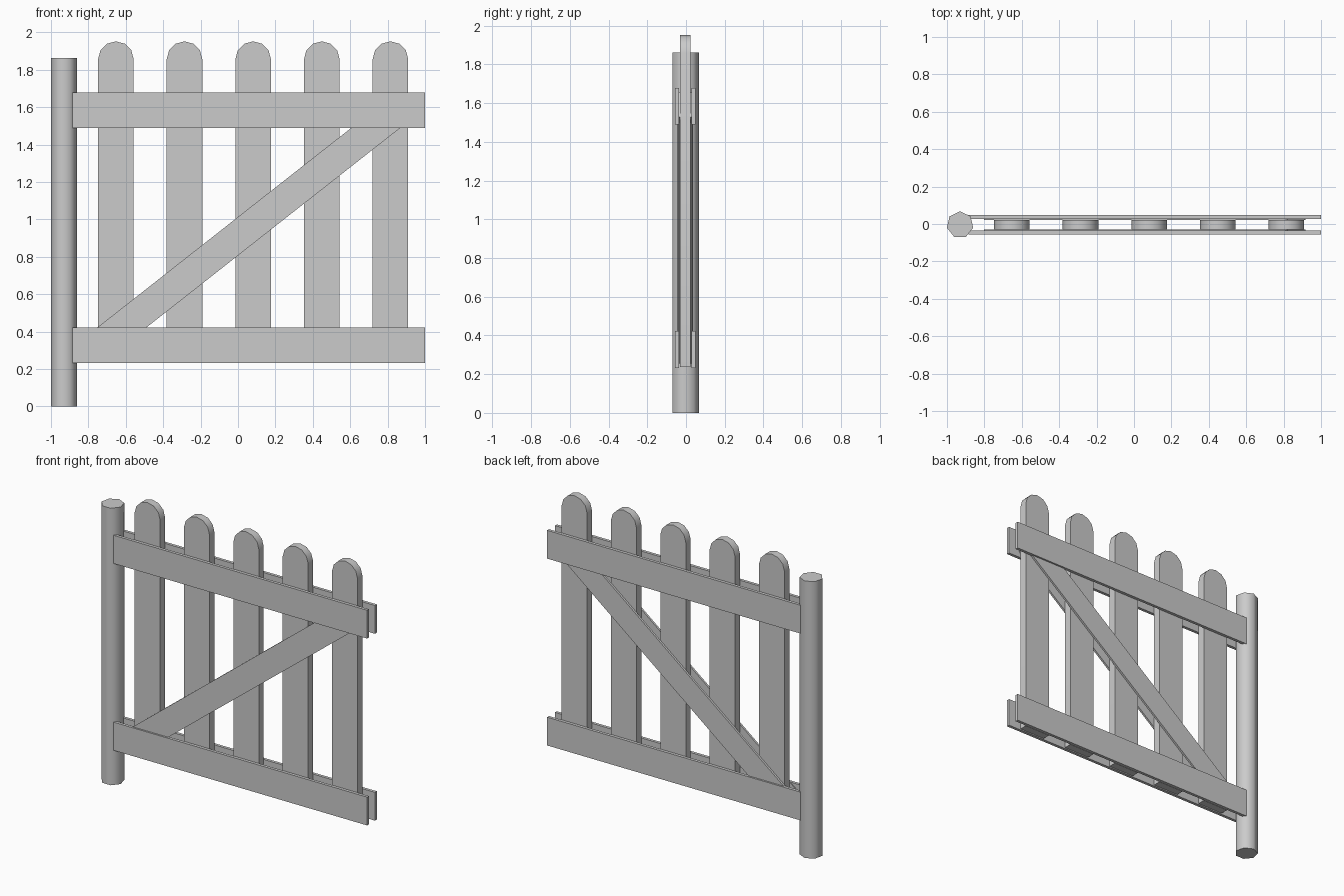
import bpy
import bmesh
from math import pi, sin, cos, atan, radians
from mathutils import Matrix

cube = bpy.data.objects.get("Cube")
if cube:
    bpy.data.objects.remove(cube, do_unlink=True)

grey = bpy.data.materials.new("light_grey")
grey.use_nodes = True
colour = (0.6, 0.6, 0.6, 1)
grey.diffuse_color = colour
grey.node_tree.nodes["Principled BSDF"].inputs["Base Color"].default_value = colour

MID_Y = -0.004           # the gate's centre plane
GATE_X, GATE_Z = 0.057, 0.955


def prism(name, outline, depth, origin, turn=Matrix(), smooth=None):
    """Extrude an outline in local xz along y, centred on origin."""
    bm = bmesh.new()
    face = bm.faces.new([bm.verts.new((x, -depth / 2, z)) for x, z in outline])
    new = bmesh.ops.extrude_face_region(bm, geom=[face])["geom"]
    bmesh.ops.translate(bm, vec=(0, depth, 0),
                        verts=[v for v in new if isinstance(v, bmesh.types.BMVert)])
    bmesh.ops.recalc_face_normals(bm, faces=bm.faces)
    bmesh.ops.transform(bm, matrix=Matrix.Translation(origin) @ turn, verts=bm.verts)
    mesh = bpy.data.meshes.new(name)
    bm.to_mesh(mesh)
    bm.free()
    mesh.materials.append(grey)
    obj = bpy.data.objects.new(name, mesh)
    bpy.context.collection.objects.link(obj)
    if smooth:
        bpy.ops.object.select_all(action="DESELECT")
        obj.select_set(True)
        bpy.context.view_layer.objects.active = obj
        bpy.ops.object.shade_smooth_by_angle(angle=radians(smooth))
    return obj


def board(name, length, width, depth, origin, turn=Matrix()):
    a, b = length / 2, width / 2
    return prism(name, [(-a, -b), (a, -b), (a, b), (-a, b)], depth, origin, turn)


# Seven-sided hinge post, one corner towards the back
R, POST_H = 0.072, 1.862
ring = [(R * cos(pi / 2 + i * 2 * pi / 7), -R * sin(pi / 2 + i * 2 * pi / 7))
        for i in range(7)]
prism("post", ring, POST_H, (-0.93, MID_Y, POST_H / 2),
      Matrix.Rotation(pi / 2, 4, "X"), smooth=60)

# Upright pickets with rounded tops
W, BOTTOM, SHOULDER = 0.095, 0.236, 1.857
arch = [(W * cos(i * pi / 6), SHOULDER + W * sin(i * pi / 6)) for i in range(7)]
for i in range(5):
    prism(f"picket_{i + 1}", [(-W, BOTTOM), (W, BOTTOM)] + arch, 0.052,
          (-0.653 + 0.367 * i, MID_Y, 0), smooth=40)

# Rails and diagonal braces on both faces
slope = Matrix.Rotation(-atan(0.786), 4, "Y")
for side, s in (("front", -1), ("back", 1)):
    for level, dz in (("lower", -0.627), ("upper", 0.629)):
        board(f"{side}_{level}_rail", 1.885, 0.19, 0.02,
              (GATE_X, MID_Y + s * 0.042, GATE_Z + dz))
    board(f"{side}_brace", 2.06, 0.162, 0.014,
          (GATE_X, MID_Y + s * 0.033, GATE_Z), slope)
